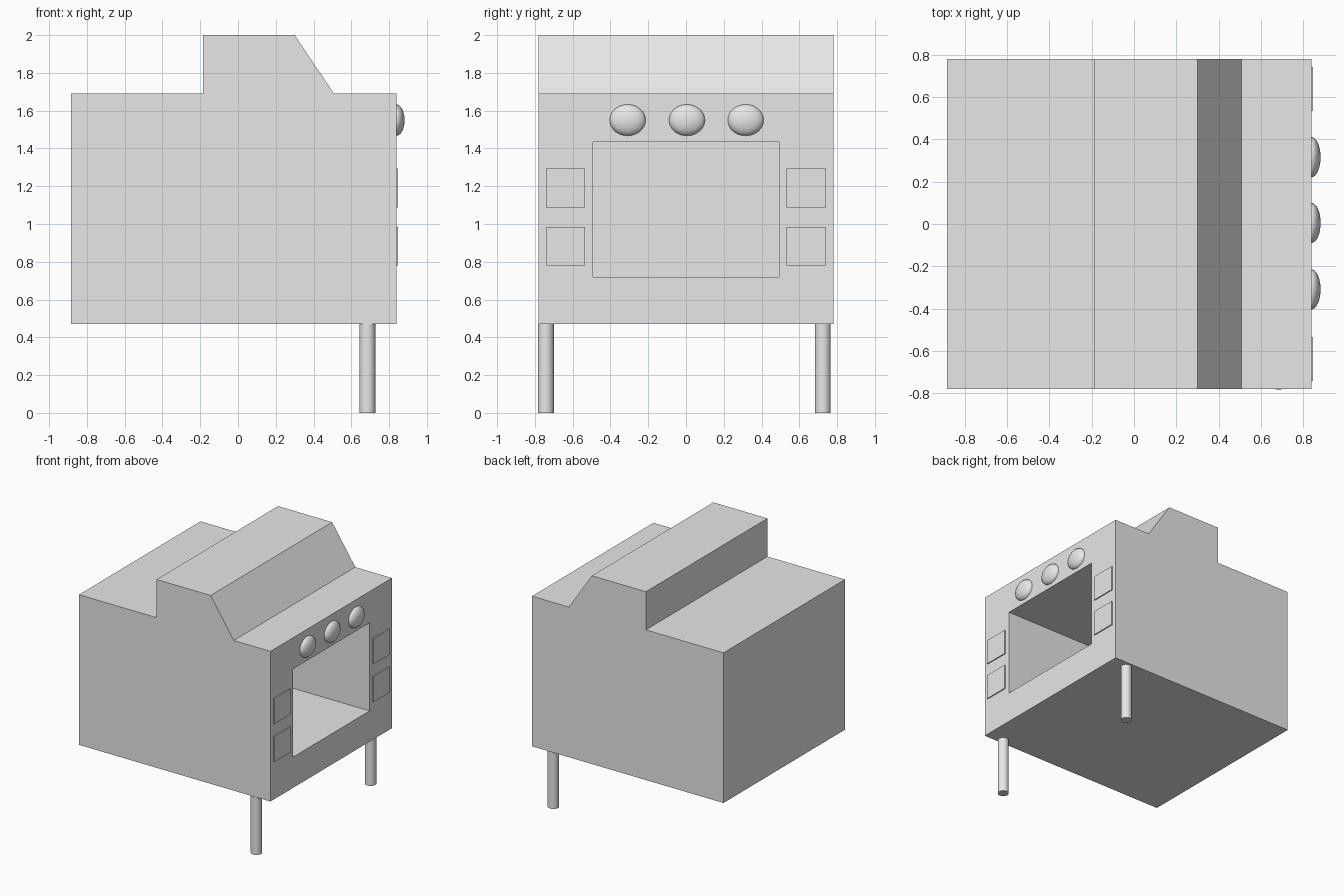
import bpy, bmesh, math
from mathutils import Matrix, Vector

cube = bpy.data.objects.get("Cube")
if cube:
    bpy.data.objects.remove(cube, do_unlink=True)

grey = bpy.data.materials.new("plain_grey")
grey.use_nodes = True
grey.diffuse_color = (0.8, 0.8, 0.8, 1)
grey.node_tree.nodes["Principled BSDF"].inputs["Base Color"].default_value = grey.diffuse_color

HALF_DEPTH = 0.78
FACE_X = 0.838      # plane of the panel with the opening
BASE_Z = 0.47


def add_object(name, bm, smooth=False):
    bmesh.ops.recalc_face_normals(bm, faces=bm.faces)
    mesh = bpy.data.meshes.new(name)
    bm.to_mesh(mesh)
    bm.free()
    mesh.materials.append(grey)
    obj = bpy.data.objects.new(name, mesh)
    bpy.context.collection.objects.link(obj)
    if smooth:
        bpy.ops.object.select_all(action="DESELECT")
        obj.select_set(True)
        bpy.context.view_layer.objects.active = obj
        bpy.ops.object.shade_smooth_by_angle(angle=math.radians(40))
    return obj


# Body: stepped side profile extruded across the depth
profile = [(-0.883, BASE_Z), (FACE_X, BASE_Z), (FACE_X, 1.69), (0.508, 1.69),
           (0.30, 2.0), (-0.186, 2.0), (-0.186, 1.69), (-0.883, 1.69)]
bm = bmesh.new()
side = bm.faces.new([bm.verts.new((x, -HALF_DEPTH, z)) for x, z in profile])
grown = bmesh.ops.extrude_face_region(bm, geom=[side])
bmesh.ops.translate(bm, vec=(0, 2 * HALF_DEPTH, 0),
                    verts=[g for g in grown["geom"] if isinstance(g, bmesh.types.BMVert)])
bmesh.ops.recalc_face_normals(bm, faces=bm.faces)

# Oven opening: inset the panel, fit the inner face, push it inward
panel = max(bm.faces, key=lambda f: f.calc_center_median().x)
bmesh.ops.inset_individual(bm, faces=[panel], thickness=0.2)
for v in panel.verts:
    v.co.y = math.copysign(0.492, v.co.y)
    v.co.z = 1.435 if v.co.z > 1.08 else 0.72
inner = bmesh.ops.extrude_discrete_faces(bm, faces=[panel])["faces"][0]
bmesh.ops.translate(bm, vec=(-1.3, 0, 0), verts=inner.verts)
add_object("oven_body", bm)

# Front pair of legs
for name, y in (("right_leg", -0.742), ("left_leg", 0.724)):
    bm = bmesh.new()
    bmesh.ops.create_cone(bm, cap_ends=True, segments=32, radius1=0.042, radius2=0.042,
                          depth=BASE_Z, matrix=Matrix.Translation((0.685, y, BASE_Z / 2)))
    add_object(name, bm, smooth=True)

# Domed control knobs
for i, y in enumerate((-0.309, 0.005, 0.316)):
    bm = bmesh.new()
    place = Matrix.Translation((FACE_X, y, 1.55)) @ Matrix.Diagonal((0.044, 0.095, 0.083, 1))
    bmesh.ops.create_uvsphere(bm, u_segments=32, v_segments=16, radius=1,
                              matrix=place @ Matrix.Rotation(math.pi / 2, 4, "Y"))
    bmesh.ops.bisect_plane(bm, geom=bm.verts[:] + bm.edges[:] + bm.faces[:],
                           plane_co=(FACE_X, 0, 0), plane_no=(1, 0, 0), clear_inner=True)
    add_object(f"knob_{i + 1}", bm, smooth=True)

# Square plates beside the opening
for side_name, y in (("right", -0.638), ("left", 0.637)):
    for level, z in (("upper", 1.19), ("lower", 0.882)):
        bm = bmesh.new()
        place = Matrix.Translation((FACE_X + 0.004, y, z))
        bmesh.ops.create_cube(bm, size=1, matrix=place @ Matrix.Diagonal((0.0096, 0.208, 0.206, 1)))
        add_object(f"{side_name}_{level}_plate", bm)
